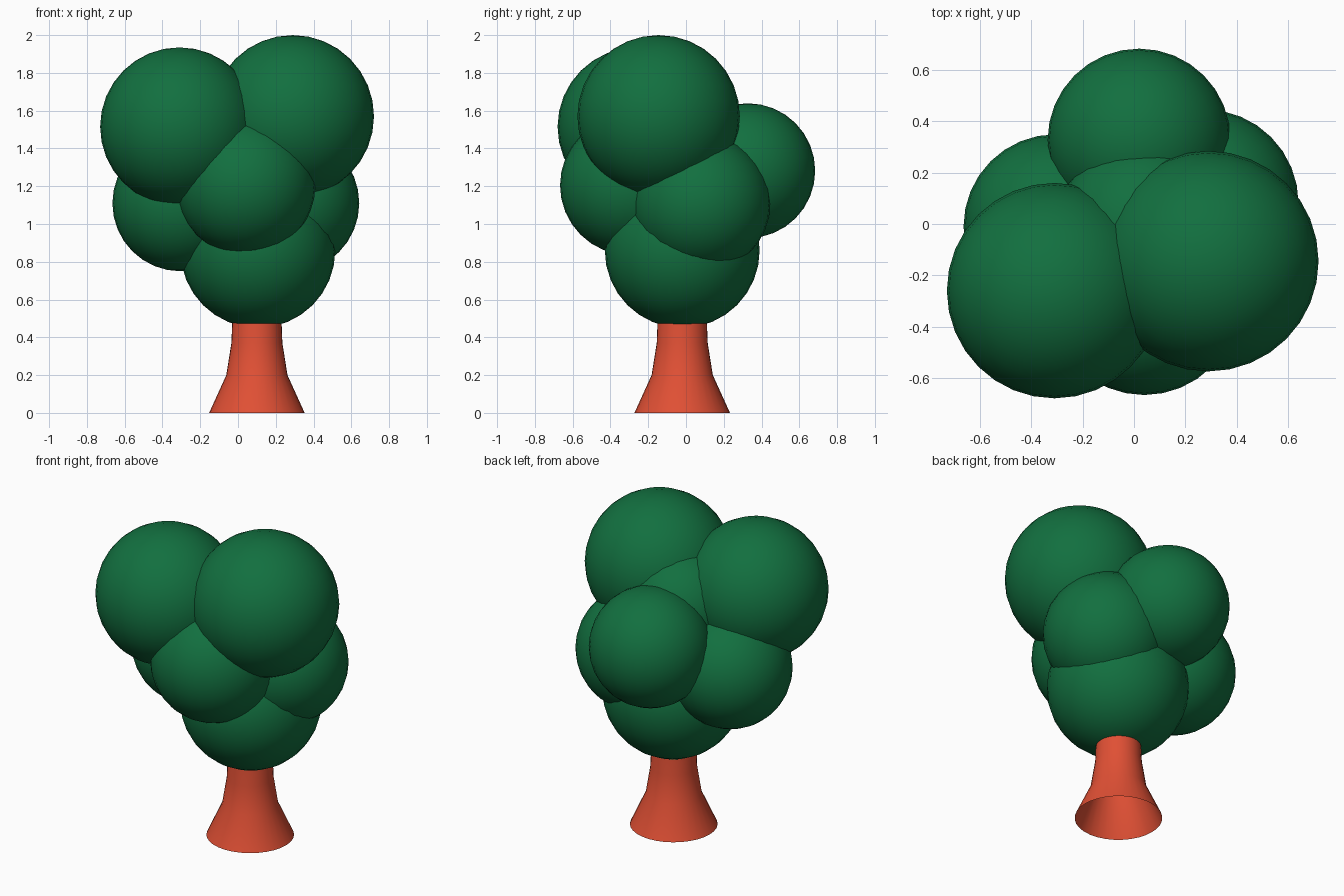
import bpy, bmesh
from math import cos, sin, pi, radians

if "Cube" in bpy.data.objects:
    bpy.data.objects.remove(bpy.data.objects["Cube"])


def material(name, rgb):
    m = bpy.data.materials.new(name)
    m.diffuse_color = (*rgb, 1)
    m.use_nodes = True
    m.node_tree.nodes["Principled BSDF"].inputs["Base Color"].default_value = m.diffuse_color
    return m


def finish(name, bm, mat, location, angle):
    mesh = bpy.data.meshes.new(name)
    bm.to_mesh(mesh)
    bm.free()
    mesh.materials.append(mat)
    ob = bpy.data.objects.new(name, mesh)
    ob.location = location
    bpy.context.collection.objects.link(ob)
    bpy.ops.object.select_all(action='DESELECT')
    ob.select_set(True)
    bpy.context.view_layer.objects.active = ob
    bpy.ops.object.shade_smooth_by_angle(angle=radians(angle))
    return ob


def leaf_ball(name, center, radius):
    bm = bmesh.new()
    bmesh.ops.create_uvsphere(bm, u_segments=32, v_segments=16, radius=radius)
    finish(name, bm, green, center, 60)


def lathe(name, profile, mat, location, sides=32):
    bm = bmesh.new()
    rings = [[bm.verts.new((r * cos(2 * pi * i / sides), r * sin(2 * pi * i / sides), z))
              for i in range(sides)] for r, z in profile]
    for low, high in zip(rings, rings[1:]):
        for i in range(sides):
            j = (i + 1) % sides
            bm.faces.new((low[i], low[j], high[j], high[i]))
    finish(name, bm, mat, location, 60)


green = material("leaf_green", (0.006, 0.16, 0.05))
red = material("trunk_red", (0.75, 0.08, 0.035))

# Flared trunk, open underneath, running up into the foliage
lathe("trunk", [(0.253, 0), (0.162, 0.2), (0.135, 0.37), (0.126, 0.6)], red, (0.10, -0.02, 0))

# Overlapping foliage balls
for name, center, radius in [
    ("foliage_top_right", (0.29, -0.145, 1.57), 0.43),
    ("foliage_top_left", (-0.31, -0.26, 1.515), 0.42),
    ("foliage_back", (0.02, 0.327, 1.282), 0.357),
    ("foliage_lower_left", (-0.305, -0.01, 1.11), 0.36),
    ("foliage_lower_right", (0.275, 0.08, 1.11), 0.367),
    ("foliage_front", (0.04, -0.297, 1.205), 0.37),
    ("foliage_bottom", (0.105, -0.02, 0.86), 0.41),
    ("foliage_core", (0.04, -0.015, 1.425), 0.343),
]:
    leaf_ball(name, center, radius)
